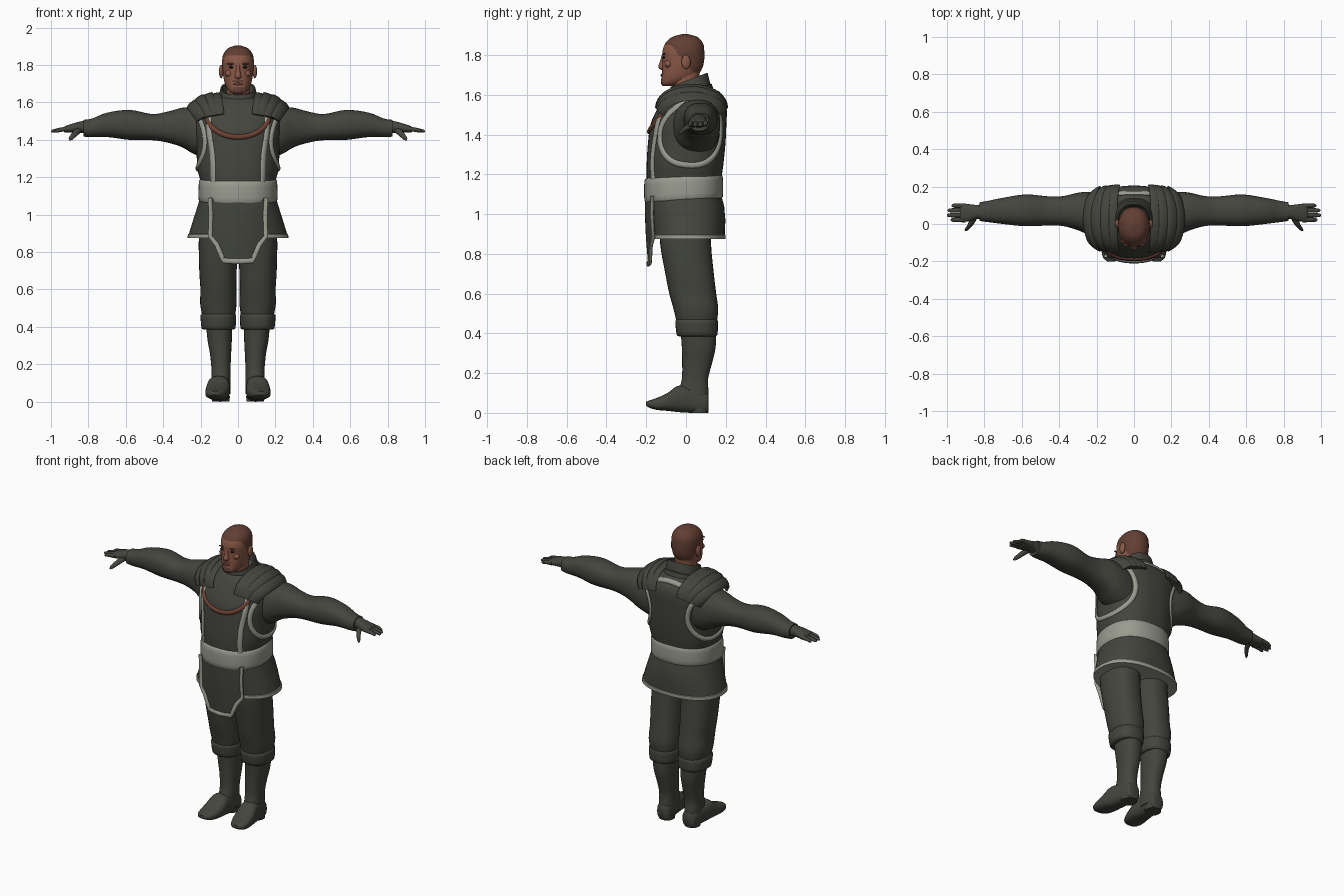
import bpy, bmesh, math
from mathutils import Vector

if "Cube" in bpy.data.objects:
    bpy.data.objects.remove(bpy.data.objects["Cube"])


def material(name, col):
    m = bpy.data.materials.new(name)
    m.diffuse_color = (*col, 1)
    m.use_nodes = True
    m.node_tree.nodes["Principled BSDF"].inputs["Base Color"].default_value = m.diffuse_color
    return m


CLOTH = material("dark_cloth", (0.056, 0.059, 0.047))
TRIM = material("pale_trim", (0.32, 0.325, 0.275))
SKIN = material("skin", (0.25, 0.098, 0.062))
HAIR = material("cropped_hair", (0.125, 0.05, 0.034))
BROWN = material("brown_piping", (0.15, 0.052, 0.033))
DARK = material("dark_eye", (0.02, 0.013, 0.01))


def finish(name, bm, mat, mirror=False, angle=50):
    bmesh.ops.recalc_face_normals(bm, faces=bm.faces[:])
    me = bpy.data.meshes.new(name)
    bm.to_mesh(me)
    bm.free()
    me.materials.append(mat)
    me.shade_smooth()
    me.set_sharp_from_angle(angle=math.radians(angle))
    ob = bpy.data.objects.new(name, me)
    bpy.context.collection.objects.link(ob)
    if mirror:
        ob.modifiers.new("mirror", 'MIRROR').use_mirror_merge = False
    return ob


def dense(secs, sub):
    """Catmull-Rom interpolation of section tuples."""
    out = []
    for i in range(len(secs) - 1):
        p0, p1, p2 = secs[max(i - 1, 0)], secs[i], secs[i + 1]
        p3 = secs[min(i + 2, len(secs) - 1)]
        for k in range(sub):
            t = k / sub
            out.append(tuple(b + 0.5 * t * (c - a + t * (2*a - 5*b + 4*c - d + t * (3*(b - c) + d - a)))
                             for a, b, c, d in zip(p0, p1, p2, p3)))
    return out + [secs[-1]]


def bridge(bm, rings, closed=False):
    n = len(rings[0])
    for a, b in zip(rings, rings[1:] + (rings[:1] if closed else [])):
        for j in range(n):
            bm.faces.new((a[j], a[(j+1) % n], b[(j+1) % n], b[j]))
    if not closed:
        bm.faces.new(rings[0])
        bm.faces.new(rings[-1])


def loft(name, secs, mat, axis='z', n=32, e=2.3, sub=4, tilt=0, mirror=False):
    """Sections: (position, centre_u, centre_v, radius_u, radius_v) along an axis."""
    bm = bmesh.new()
    rings = []
    for p, cu, cv, ru, rv in dense(secs, sub):
        ring = []
        for j in range(n):
            c, s = math.cos(math.tau * j / n), math.sin(math.tau * j / n)
            u = cu + max(ru, .001) * math.copysign(abs(c) ** (2/e), c)
            v = cv + max(rv, .001) * math.copysign(abs(s) ** (2/e), s)
            co = {'z': (u, v, p + tilt * v), 'y': (u, p, v), 'x': (p, u, v)}[axis]
            ring.append(bm.verts.new(co))
        rings.append(ring)
    bridge(bm, rings)
    return finish(name, bm, mat, mirror)


def sweep(name, path, normals, w, t, mat, closed=False, mirror=False):
    """Oval band of half-width w and half-thickness t lying on a path."""
    bm = bmesh.new()
    rings, m = [], len(path)
    for i, p in enumerate(path):
        a = path[(i - 1) % m if closed else max(i - 1, 0)]
        b = path[(i + 1) % m if closed else min(i + 1, m - 1)]
        side = (b - a).cross(normals[i]).normalized()
        nn = side.cross(b - a).normalized()
        rings.append([bm.verts.new(p + side * w * math.cos(math.tau*k/10) + nn * t * math.sin(math.tau*k/10))
                      for k in range(10)])
    bridge(bm, rings, closed)
    return finish(name, bm, mat, mirror)


def ball(name, loc, scale, mat, mirror=False):
    bm = bmesh.new()
    bmesh.ops.create_uvsphere(bm, u_segments=16, v_segments=10, radius=1)
    for v in bm.verts:
        v.co = Vector(loc) + Vector(a * b for a, b in zip(v.co, scale))
    return finish(name, bm, mat, mirror)


# --- Tunic body
TORSO = [(1.08, 0, -.01, .198, .188), (1.17, 0, -.01, .2, .188), (1.25, 0, -.005, .218, .193),
         (1.35, 0, .003, .222, .195), (1.45, 0, .012, .232, .191), (1.52, 0, .028, .232, .177),
         (1.57, 0, .037, .2, .157), (1.61, 0, .035, .14, .125), (1.635, 0, .03, .09, .09)]
E = 2.4
loft("tunic_body", TORSO, CLOTH, n=48, e=E)
TD = dense(TORSO, 8)


def section(z):
    for a, b in zip(TD, TD[1:]):
        if a[0] <= z <= b[0]:
            f = (z - a[0]) / (b[0] - a[0])
            return [x + (y - x) * f for x, y in zip(a, b)]
    return TD[-1]


def on_front(x, z):
    _, _, cy, rx, ry = section(z)
    return Vector((x, cy - ry * max(0.01, 1 - abs(x / rx) ** E) ** (1/E), z))


def on_angle(deg, z):
    _, _, cy, rx, ry = section(z)
    c, s = math.cos(math.radians(deg)), math.sin(math.radians(deg))
    return Vector((rx * math.copysign(abs(c) ** (2/E), c), cy + ry * math.copysign(abs(s) ** (2/E), s), z))


def torso_normal(p):
    _, _, cy, rx, ry = section(p.z)
    return Vector((p.x / rx**2, (p.y - cy) / ry**2, 6 * max(0, p.z - 1.45) / .2)).normalized()


def torso_band(name, path, w, t, mat, closed=False, mirror=False):
    sweep(name, path, [torso_normal(p) for p in path], w, t, mat, closed, mirror)


# --- Trim lying on the tunic
strip = dense([(.152, 1.56), (.155, 1.45), (.137, 1.32), (.132, 1.17)], 6)
torso_band("chest_trim", [on_front(x, z) for x, z in strip], .016, .008, TRIM, mirror=True)
ring = [(math.cos(math.tau*k/40), math.sin(math.tau*k/40)) for k in range(40)]
torso_band("armhole_trim", [on_angle(8 + 50*c, 1.41 + .165*s) for c, s in ring], .015, .009, TRIM, True, True)
arc = [math.radians(180 + 180*k/28) for k in range(29)]
torso_band("breast_piping", [on_front(.166*math.cos(a), 1.53 + .115*math.sin(a)) for a in arc], .014, .011, BROWN)
torso_band("nape_trim", [on_angle(90 + d, 1.605 - .035*(d/50)**2) for d in range(-50, 51, 5)], .016, .009, TRIM)

# --- Collar and neck
loft("neck", [(1.56, 0, .01, .065, .065), (1.64, 0, 0, .062, .064), (1.72, 0, 0, .064, .07)], SKIN)
loft("collar", [(1.575, 0, .02, .12, .118), (1.605, 0, .018, .112, .112), (1.61, 0, .018, .104, .104),
                (1.65, 0, .016, .098, .097), (1.67, 0, .015, .092, .093), (1.668, 0, .015, .084, .085),
                (1.62, 0, .015, .08, .08)], CLOTH, sub=1, tilt=.38, n=40)
half = [math.radians(195 + 150*k/20) for k in range(21)]
sweep("collar_piping", [Vector((.108*math.cos(a), .014 + .116*math.sin(a), 1.602 + .03*math.sin(a))) for a in half],
      [Vector((math.cos(a), math.sin(a), .3)) for a in half], .014, .01, BROWN)

# --- Overlapping shoulder plates
for i, (px, pz) in enumerate([(.122, 1.64), (.165, 1.637), (.208, 1.622), (.247, 1.592)]):
    path, nor = [], []
    for k in range(21):
        a = math.radians(5 + 170 * k / 20)
        s = math.sin(a)
        path.append(Vector((.105 + .03*i + (px - .105 - .03*i) * s, .028 - (.172 - .006*i) * math.cos(a),
                            1.515 - .006*i + (pz - 1.515 + .006*i) * s ** .8)))
        nor.append(Vector((.25 + .22*i, -math.cos(a), s)))
    sweep("shoulder_plate_%d" % (i + 1), path, nor, .034, .011, CLOTH, mirror=True)

# --- Belt, skirt and front flap
loft("belt", [(1.072, 0, -.012, .2, .19), (1.078, 0, -.012, .21, .197), (1.13, 0, -.012, .211, .199),
              (1.182, 0, -.012, .208, .196), (1.19, 0, -.012, .198, .186)], TRIM, sub=2, tilt=.05, n=48)
loft("skirt", [(1.1, 0, -.01, .2, .186), (1.04, 0, 0, .218, .192), (.97, 0, .008, .24, .19),
               (.885, 0, .012, .266, .183), (.885, 0, .012, .256, .173), (.95, 0, .008, .235, .175)],
     CLOTH, sub=1, n=48)
loft("skirt_hem", [(.876, 0, .012, .258, .176), (.874, 0, .012, .27, .187), (.895, 0, .012, .268, .187),
                   (.9, 0, .012, .256, .178)], TRIM, sub=1, n=48)


def flap_point(x, z, off=0):
    return Vector((x, -.207 - off + 1.7 * x * x + .08 * max(0, .95 - z), z))


edge = [(.148, 1.09), (.143, 1.0), (.147, .885), (.112, .84), (.085, .775), (.078, .755)]
bm = bmesh.new()
for off, flip in ((0, 1), (-.01, 0)):
    rows = [[bm.verts.new(flap_point(w * k / 5, z, off)) for k in range(-5, 6)] for w, z in edge]
    for a, b in zip(rows, rows[1:]):
        for j in range(10):
            bm.faces.new((a[j], a[j+1], b[j+1], b[j]))
bmesh.ops.bridge_loops(bm, edges=[ed for ed in bm.edges if ed.is_boundary])
finish("front_flap", bm, CLOTH)
outline = [(x, z) for x, z in edge] + [(0, .75)] + [(-x, z) for x, z in reversed(edge)]
pts = [flap_point(x, z) for x, z in outline]
sweep("flap_trim", pts, [Vector((-3.4*p.x, -1, 0)).normalized() * -1 for p in pts], .015, .009, TRIM)

# --- Legs and boots
loft("trouser_leg", [(.98, .105, .0, .1, .13), (.85, .106, -.002, .104, .128), (.7, .107, .018, .1, .122),
                     (.6, .105, .034, .096, .118), (.52, .105, .05, .097, .112), (.45, .103, .054, .085, .1)],
     CLOTH, mirror=True)
loft("boot_cuff", [(.385, .104, .056, .075, .09), (.392, .104, .056, .09, .102), (.43, .105, .054, .094, .106),
                   (.462, .105, .053, .095, .107), (.472, .105, .053, .083, .097)], CLOTH, sub=2, mirror=True)
loft("boot_shaft", [(.42, .101, .062, .07, .09), (.33, .098, .064, .065, .085), (.25, .093, .056, .056, .075),
                    (.17, .091, .045, .051, .066), (.1, .092, .038, .052, .076), (.04, .092, .038, .052, .074)],
     CLOTH, mirror=True)
loft("boot_foot", [(.114, .092, .05, .03, .045), (.1, .092, .052, .045, .052), (.03, .097, .064, .053, .064),
                   (-.04, .104, .07, .06, .066), (-.09, .109, .056, .064, .046), (-.14, .115, .046, .059, .032),
                   (-.18, .12, .044, .045, .02), (-.2, .122, .046, .02, .01)],
     CLOTH, axis='y', e=2.7, mirror=True)
loft("boot_heel", [(0, .092, .065, .046, .045), (.03, .092, .065, .049, .048)], CLOTH, sub=1, mirror=True)

# --- Sleeves and gloves
loft("sleeve", [(.15, .045, 1.43, .12, .14), (.24, .057, 1.45, .115, .124), (.3, .067, 1.466, .1, .105),
                (.38, .069, 1.468, .08, .082), (.46, .07, 1.468, .078, .07), (.58, .073, 1.48, .085, .08),
                (.7, .07, 1.48, .07, .065), (.78, .067, 1.464, .057, .05), (.825, .066, 1.462, .05, .045)],
     CLOTH, axis='x', mirror=True)
loft("glove_palm", [(.8, .066, 1.468, .042, .036), (.84, .064, 1.468, .038, .031), (.88, .06, 1.463, .046, .025),
                    (.92, .06, 1.457, .048, .018), (.93, .06, 1.455, .044, .012)],
     CLOTH, axis='x', n=20, mirror=True)
for i, (y, tip) in enumerate([(.022, .98), (.047, 1.0), (.073, .996), (.098, .975)]):
    loft("glove_finger_%d" % (i + 1), [(.9, y, 1.459, .013, .014), (.95, y, 1.454, .012, .012),
                                       (tip - .01, y, 1.447, .01, .009), (tip, y, 1.446, .004, .004)],
         CLOTH, axis='x', n=10, e=2, sub=2, mirror=True)
loft("glove_thumb", [(.045, .85, 1.455, .02, .018), (.0, .872, 1.432, .016, .015), (-.027, .892, 1.41, .012, .011),
                     (-.038, .9, 1.4, .004, .004)], CLOTH, axis='y', n=12, e=2, mirror=True)

# --- Head, with hair and goatee coloured by position
head = loft("head", [(1.645, 0, -.085, .025, .033), (1.66, 0, -.062, .047, .064), (1.69, 0, -.035, .066, .088),
                     (1.73, 0, -.02, .077, .1), (1.77, 0, -.014, .082, .105), (1.82, 0, -.013, .085, .105),
                     (1.86, 0, -.009, .077, .094), (1.89, 0, -.006, .052, .064), (1.905, 0, -.005, .012, .015)],
            SKIN, n=64, e=2.15, sub=8)
head.data.materials.append(HAIR)
for f in head.data.polygons:
    x, y, z = f.center
    hairline = 1.85 if y < -.075 else max(1.71, 1.85 - 1.25 * (y + .075))
    goatee = y < -.08 and abs(x) < .026 and z < 1.683
    moustache = y < -.08 and abs(x) < .032 and 1.711 < z < 1.721
    f.material_index = int(z > hairline or goatee or moustache)
ball("ear", (.09, .0, 1.765), (.012, .023, .036), SKIN, mirror=True)
ball("eye", (.035, -.111, 1.788), (.016, .006, .006), DARK, mirror=True)
ball("eyebrow", (.037, -.111, 1.806), (.022, .008, .005), HAIR, mirror=True)
ball("cheekbone", (.045, -.088, 1.755), (.026, .02, .02), SKIN, mirror=True)
ball("lips", (0, -.122, 1.699), (.024, .006, .007), BROWN)
loft("nose", [(1.805, 0, -.112, .01, .008), (1.77, 0, -.118, .011, .012), (1.745, 0, -.122, .017, .017),
              (1.732, 0, -.121, .017, .015), (1.725, 0, -.117, .008, .007)], SKIN, n=16, e=2)
